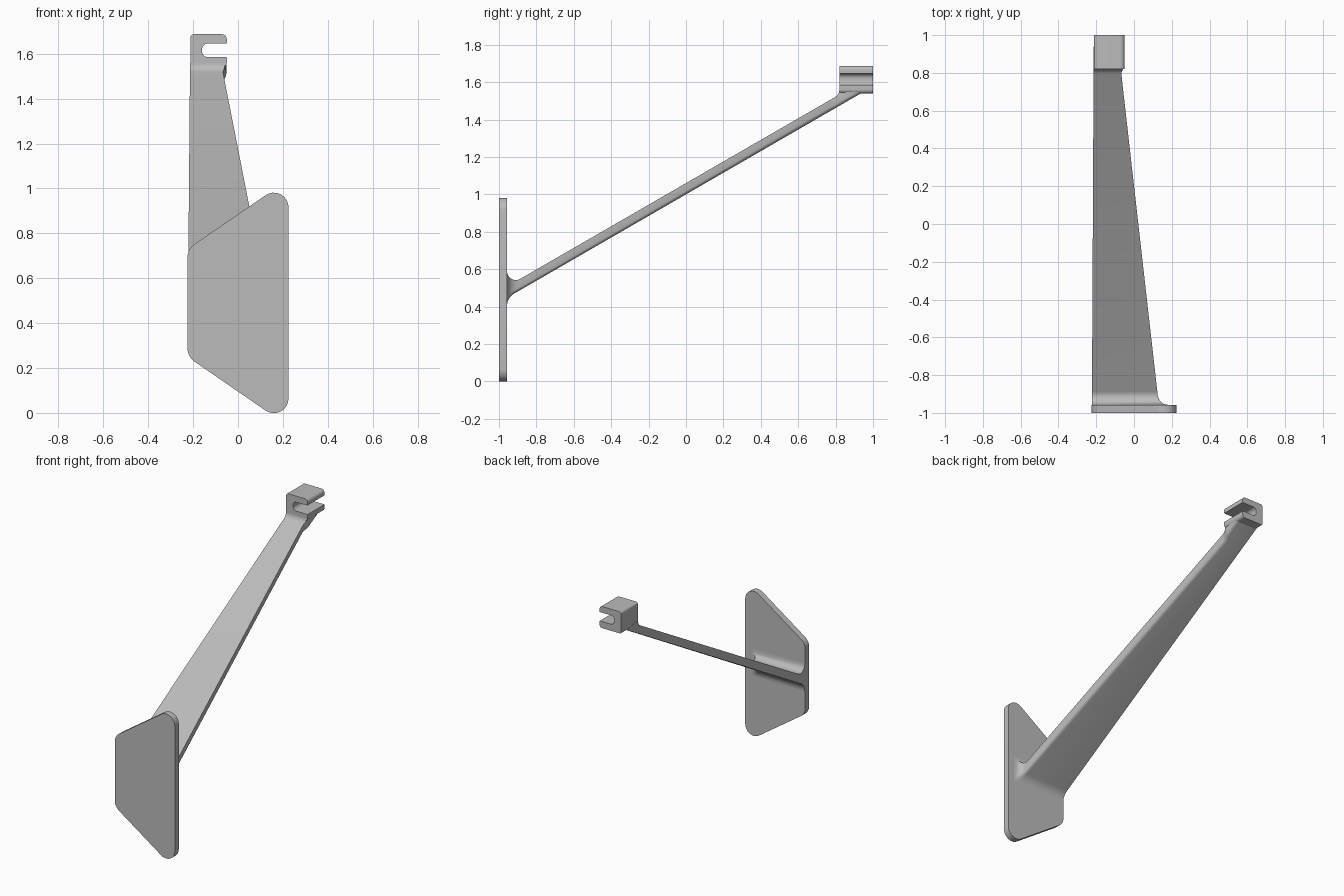
import bpy, bmesh, math
from mathutils import Vector

cube = bpy.data.objects.get("Cube")
if cube:
    bpy.data.objects.remove(cube, do_unlink=True)

grey = bpy.data.materials.new("plain_grey")
grey.use_nodes = True
colour = (0.5, 0.5, 0.5, 1)
grey.diffuse_color = colour
grey.node_tree.nodes["Principled BSDF"].inputs["Base Color"].default_value = colour


def finish(name, bm):
    bmesh.ops.recalc_face_normals(bm, faces=bm.faces)
    mesh = bpy.data.meshes.new(name)
    bm.to_mesh(mesh)
    bm.free()
    mesh.materials.append(grey)
    obj = bpy.data.objects.new(name, mesh)
    bpy.context.collection.objects.link(obj)
    bpy.ops.object.select_all(action='DESELECT')
    obj.select_set(True)
    bpy.context.view_layer.objects.active = obj
    bpy.ops.object.shade_smooth_by_angle(angle=math.radians(32))


def fillet(a, corner, b, steps=8):
    """Circular arc touching corner-a and corner-b at points a and b."""
    a, c, b = Vector(a), Vector(corner), Vector(b)
    w = math.sin((a - c).angle(b - c) / 2)
    pts = []
    for i in range(steps + 1):
        t = i / steps
        k = ((1 - t) ** 2, 2 * w * t * (1 - t), t * t)
        pts.append((a * k[0] + c * k[1] + b * k[2]) / sum(k))
    return pts


def rounded(corners):
    """Outline from (x, z, radius) corners."""
    out = []
    for i, (x, z, r) in enumerate(corners):
        c = Vector((x, z))
        p = Vector(corners[i - 1][:2]) - c
        n = Vector(corners[(i + 1) % len(corners)][:2]) - c
        if r == 0:
            out.append(c)
            continue
        d = r / math.tan(p.angle(n) / 2)
        out += fillet(c + p.normalized() * d, c, c + n.normalized() * d)
    return out


def extrude_y(name, outline, y0, y1):
    bm = bmesh.new()
    face = bm.faces.new([bm.verts.new((p.x, y0, p.y)) for p in outline])
    ext = bmesh.ops.extrude_face_region(bm, geom=[face])
    verts = [v for v in ext["geom"] if isinstance(v, bmesh.types.BMVert)]
    bmesh.ops.translate(bm, verts=verts, vec=(0, y1 - y0, 0))
    finish(name, bm)


# Mounting plate: trapezoid with rounded corners
WALL = -0.957
extrude_y("mounting_plate", rounded([
    (-0.225, 0.25, 0.07), (0.225, -0.06, 0.065),
    (0.225, 1.04, 0.065), (-0.225, 0.73, 0.07)]), -1, WALL)

# Open clip at the upper end
extrude_y("clip", rounded([
    (-0.212, 1.54, 0.008), (-0.05, 1.54, 0.02), (-0.05, 1.585, 0.004),
    (-0.16, 1.585, 0.025), (-0.16, 1.645, 0.025), (-0.05, 1.645, 0.004),
    (-0.05, 1.687, 0.022), (-0.212, 1.687, 0.015)]), 0.82, 1)

# Sloping arm: lofted sections with fillets at both ends
SLOPE = math.tan(math.radians(30))


def top(y):
    return Vector((y, 1.06 + SLOPE * y))


def bottom(y):
    return Vector((y, 1.0 + SLOPE * y))


def left_x(y):
    return -0.218 + 0.005 * y


def right_x(y):
    x = 0.023 - 0.1134 * y
    d, r = y - WALL, 0.047
    if d < r:
        x += r - math.sqrt(max(0, r * r - (r - d) ** 2))
    t = min(1, max(0, (y - 0.79) / 0.05))
    return x + (-0.052 - x) * t * t * (3 - 2 * t)


tops = fillet((WALL, 0.59), top(WALL), top(-0.887))
bottoms = fillet((WALL, 0.405), bottom(WALL), bottom(-0.915))
end = fillet(top(0.798), top(0.82), (0.82, 1.558))
tops += [top(0.77)] + end + [Vector((0.85, 1.558))]
bottoms += [bottom(0.77)]
bottoms += [bottom(0.79 + 0.15 * i / len(end)) for i in range(len(end) + 1)]

bm = bmesh.new()
rings = []
EDGE = 0.022
for a, b in zip(tops, bottoms):
    ring = [(left_x(b.x), b), (left_x(a.x), a), (right_x(a.x), a)]
    for i in range(5):
        ang = math.pi / 2 * i / 4
        p = b.lerp(a, EDGE * (1 - math.sin(ang)) / (a - b).length)
        ring.append((right_x(p.x) - EDGE * (1 - math.cos(ang)), p))
    rings.append([bm.verts.new((x, p.x, p.y)) for x, p in ring])
for r0, r1 in zip(rings, rings[1:]):
    for i in range(len(r0)):
        bm.faces.new((r0[i - 1], r0[i], r1[i], r1[i - 1]))
bm.faces.new(rings[0])
bm.faces.new(rings[-1])
finish("sloping_arm", bm)
